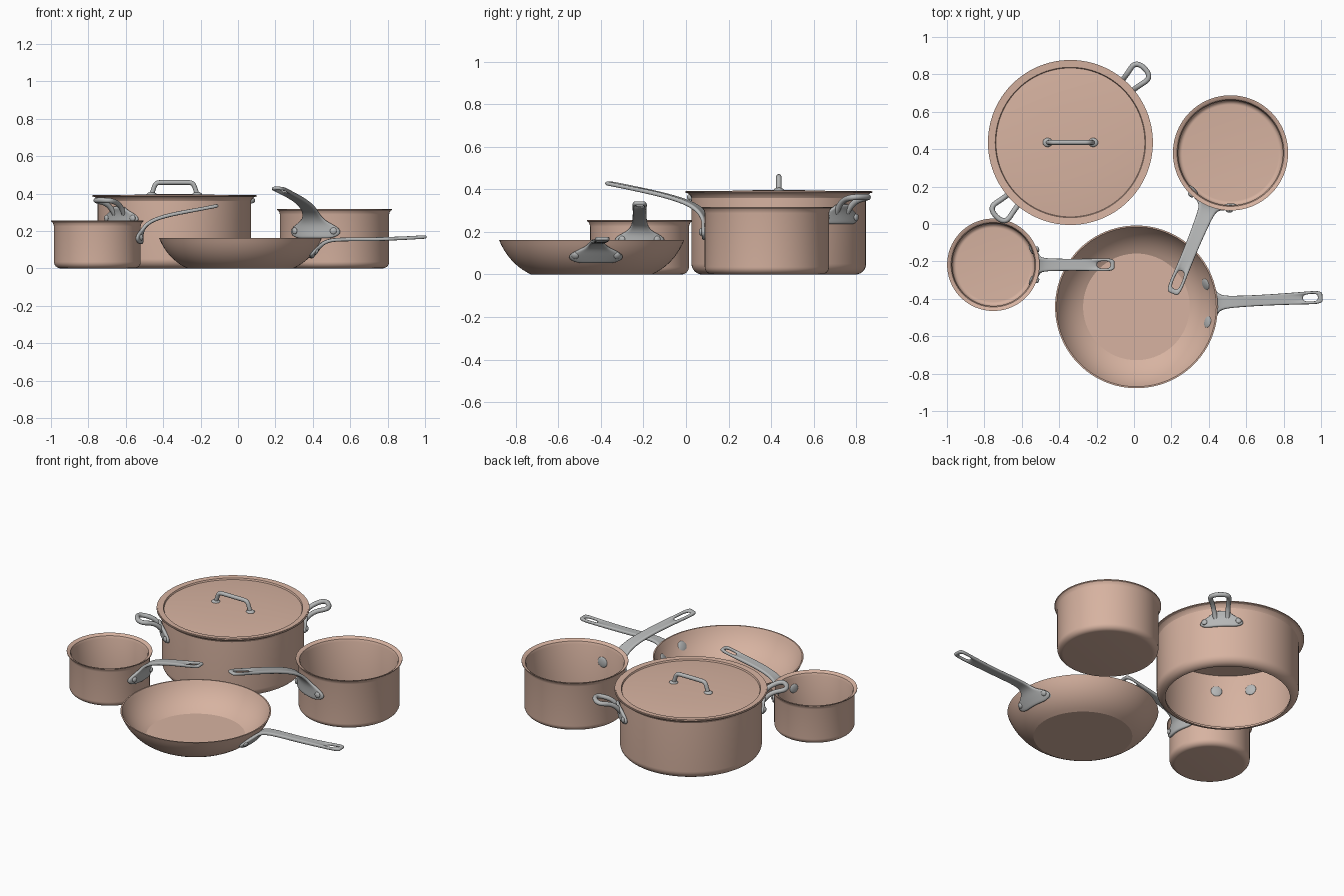
import bpy, bmesh
from math import sin, cos, pi, sqrt, radians
from mathutils import Vector

cube = bpy.data.objects.get("Cube")
if cube:
    bpy.data.objects.remove(cube, do_unlink=True)


def material(name, colour):
    m = bpy.data.materials.new(name)
    m.use_nodes = True
    m.diffuse_color = colour
    bsdf = next(n for n in m.node_tree.nodes if n.type == 'BSDF_PRINCIPLED')
    bsdf.inputs["Base Color"].default_value = colour
    return m


COPPER = material("copper", (0.68, 0.45, 0.355, 1))
STEEL = material("steel", (0.46, 0.47, 0.47, 1))


def finish(obj, mat, angle=23):
    obj.data.materials.clear()
    obj.data.materials.append(mat)
    bpy.ops.object.select_all(action='DESELECT')
    obj.select_set(True)
    bpy.context.view_layer.objects.active = obj
    bpy.ops.object.shade_smooth_by_angle(angle=radians(angle))
    return obj


def add_mesh(name, bm, mat, centre, turn=0, angle=23):
    bmesh.ops.recalc_face_normals(bm, faces=bm.faces)
    mesh = bpy.data.meshes.new(name)
    bm.to_mesh(mesh)
    bm.free()
    obj = bpy.data.objects.new(name, mesh)
    bpy.context.collection.objects.link(obj)
    obj.location = (centre[0], centre[1], 0)
    obj.rotation_euler.z = radians(turn)
    return finish(obj, mat, angle)


def lathe(name, profile, centre, closed=False):
    """Turn a (radius, height) profile around the vertical axis."""
    bm = bmesh.new()
    vs = [bm.verts.new((r, 0, z)) for r, z in profile]
    edges = [bm.edges.new(p) for p in zip(vs, vs[1:])]
    if closed:
        edges.append(bm.edges.new((vs[-1], vs[0])))
    bmesh.ops.spin(bm, geom=vs + edges, cent=(0, 0, 0), axis=(0, 0, 1),
                   angle=2 * pi, steps=96)
    bmesh.ops.remove_doubles(bm, verts=bm.verts, dist=1e-5)
    return add_mesh(name, bm, COPPER, centre)


def arc(cx, cz, r, n=8):
    """Bottom corner arc, from straight down to straight out."""
    return [(cx + r * sin(a), cz - r * cos(a))
            for a in (pi / 2 * i / n for i in range(n + 1))]


def pot(name, centre, r, h, lip, fillet, wall=0.012, bottom=True):
    outer = arc(r - fillet, fillet, fillet)
    inner = arc(r - fillet, fillet, fillet - wall)[::-1]
    g = lip - r
    rim = [(r, h - 0.03), (r + g * 0.2, h - 0.018), (r + g * 0.55, h - 0.009),
           (lip, h - 0.005), (lip, h), (r + g * 0.4, h - 0.002),
           (r - wall * 0.5, h - 0.01), (r - wall, h - 0.025)]
    prof = outer + rim + inner
    if bottom:
        prof = [(0, 0)] + prof + [(0, wall)]
    return lathe(name, prof, centre, closed=not bottom)


def strap(name, centre, turn, rows, hole=True, thick=0.02):
    """Forged strap from (distance, height, half width) rows, hugging the wall."""
    bm = bmesh.new()
    grid = []
    for d, z, w in rows:
        ts = [u * w for u in (-1, -0.58, 0, 0.58, 1)]
        grid.append([bm.verts.new((sqrt(d * d - t * t), t, z)) for t in ts])
    for i, (a, b) in enumerate(zip(grid, grid[1:])):
        for j in range(4):
            if hole and i == len(rows) - 3 and j in (1, 2):
                continue
            bm.faces.new((a[j], a[j + 1], b[j + 1], b[j]))
    obj = add_mesh(name, bm, STEEL, centre, turn, 180)
    solid = obj.modifiers.new("thickness", 'SOLIDIFY')
    solid.thickness, solid.offset = thick, 0
    sub = obj.modifiers.new("rounding", 'SUBSURF')
    sub.levels = sub.render_levels = 2
    return obj


def rivets(name, centre, turn, radius, z, spread, size, tilt=0):
    """A pair of flat domed rivets either side of a handle."""
    for side, s in (("left", 1), ("right", -1)):
        a = radians(turn) + s * spread / radius
        bpy.ops.mesh.primitive_uv_sphere_add(
            segments=20, ring_count=10, radius=1,
            location=(centre[0] + radius * cos(a), centre[1] + radius * sin(a), z),
            rotation=(0, tilt, a))
        obj = bpy.context.object
        obj.name = f"{name}_{side}"
        obj.scale = (0.009, size, size)
        finish(obj, STEEL, 60)


def tube(name, centre, turn, points, radius):
    """Round bar along a smooth path."""
    cu = bpy.data.curves.new(name, 'CURVE')
    cu.dimensions = '3D'
    cu.bevel_depth, cu.bevel_resolution, cu.use_fill_caps = radius, 4, True
    sp = cu.splines.new('NURBS')
    sp.points.add(len(points) - 1)
    for p, co in zip(sp.points, points):
        p.co = (*co, 1)
    sp.order_u, sp.use_endpoint_u, sp.resolution_u = 3, True, 8
    obj = bpy.data.objects.new(name, cu)
    bpy.context.collection.objects.link(obj)
    obj.location = (centre[0], centre[1], 0)
    obj.rotation_euler.z = radians(turn)
    bpy.ops.object.select_all(action='DESELECT')
    obj.select_set(True)
    bpy.context.view_layer.objects.active = obj
    bpy.ops.object.convert(target='MESH')
    finish(bpy.context.object, STEEL, 50)


# Small saucepan
small = (-0.752, -0.218)
pot("small_saucepan", small, 0.232, 0.255, 0.247, 0.035)
strap("small_saucepan_handle", small, 0, [
    (0.238, 0.13, 0.08), (0.24, 0.15, 0.125), (0.24, 0.18, 0.115),
    (0.243, 0.205, 0.05), (0.265, 0.24, 0.036), (0.33, 0.272, 0.033),
    (0.44, 0.297, 0.032), (0.56, 0.318, 0.034), (0.625, 0.331, 0.036),
    (0.648, 0.336, 0.024)])
rivets("small_saucepan_inner_rivet", small, 0, 0.219, 0.165, 0.085, 0.028)
rivets("small_saucepan_outer_rivet", small, 0, 0.25, 0.165, 0.085, 0.016)

# Medium saucepan
medium = (0.516, 0.38)
pot("medium_saucepan", medium, 0.292, 0.318, 0.308, 0.035)
strap("medium_saucepan_handle", medium, 247.6, [
    (0.298, 0.16, 0.1), (0.3, 0.183, 0.152), (0.3, 0.22, 0.14),
    (0.304, 0.255, 0.062), (0.335, 0.3, 0.046), (0.4, 0.338, 0.042),
    (0.52, 0.373, 0.036), (0.69, 0.407, 0.037), (0.785, 0.425, 0.041),
    (0.815, 0.429, 0.027)])
rivets("medium_saucepan_inner_rivet", medium, 247.6, 0.279, 0.2, 0.11, 0.033)
rivets("medium_saucepan_outer_rivet", medium, 247.6, 0.31, 0.2, 0.115, 0.018)

# Skillet with sloping sides
skillet = (0.013, -0.443)


def bezier(a, b, c, n=10):
    a, b, c = Vector(a), Vector(b), Vector(c)
    return [tuple(a * (1 - t) ** 2 + b * 2 * t * (1 - t) + c * t * t)
            for t in (i / n for i in range(n + 1))]


lathe("skillet", [(0, 0)] + bezier((0.285, 0), (0.39, 0.05), (0.435, 0.162))
      + bezier((0.285, 0.012), (0.382, 0.06), (0.427, 0.162))[::-1]
      + [(0, 0.012)], skillet)
strap("skillet_handle", skillet, 3, [
    (0.378, 0.055, 0.08), (0.393, 0.072, 0.135), (0.415, 0.1, 0.125),
    (0.432, 0.125, 0.055), (0.462, 0.147, 0.036), (0.53, 0.156, 0.031),
    (0.7, 0.154, 0.029), (0.9, 0.162, 0.034), (0.97, 0.167, 0.037),
    (0.997, 0.168, 0.026)])
rivets("skillet_inner_rivet", skillet, 3, 0.389, 0.094, 0.102, 0.033, 0.55)
rivets("skillet_outer_rivet", skillet, 3, 0.414, 0.088, 0.1, 0.017, 0.55)

# Stock pot, open underneath, with two loop handles
stock = (-0.34, 0.436)
pot("stock_pot", stock, 0.41, 0.39, 0.441, 0.05, bottom=False)
for label, turn in (("back", 45), ("front", 225)):
    strap(f"stock_pot_{label}_bracket", stock, turn, [
        (0.416, 0.235, 0.09), (0.417, 0.255, 0.135), (0.417, 0.285, 0.12),
        (0.421, 0.31, 0.06), (0.43, 0.33, 0.045)], hole=False)
    half = [(0.415, 0.035, 0.29), (0.44, 0.04, 0.325), (0.48, 0.046, 0.35),
            (0.535, 0.058, 0.362), (0.56, 0.03, 0.364)]
    tube(f"stock_pot_{label}_loop", stock, turn,
         half + [(x, -y, z) for x, y, z in half[::-1]], 0.014)
    name = f"stock_pot_{label}"
    rivets(name + "_inner_rivet", stock, turn, 0.397, 0.268, 0.1, 0.033)
    rivets(name + "_outer_rivet", stock, turn, 0.427, 0.268, 0.1, 0.017)

# Lid with a shallow dome and a bar handle
lathe("lid", [(0, 0.398), (0.2, 0.394), (0.33, 0.388), (0.398, 0.382),
              (0.402, 0.391), (0.435, 0.393), (0.435, 0.389), (0.405, 0.385),
              (0.4, 0.374), (0.33, 0.38), (0.2, 0.386), (0, 0.39)], stock)
half = [(-0.122, 0, 0.392), (-0.115, 0, 0.415), (-0.1, 0, 0.458), (-0.06, 0, 0.459)]
tube("lid_handle", stock, 0, half + [(-x, y, z) for x, y, z in half[::-1]], 0.0125)
for side, s in (("left", 1), ("right", -1)):
    bpy.ops.mesh.primitive_uv_sphere_add(
        segments=20, ring_count=10, radius=1,
        location=(stock[0] + s * 0.122, stock[1], 0.396))
    bpy.context.object.name = f"lid_handle_foot_{side}"
    bpy.context.object.scale = (0.026, 0.024, 0.012)
    finish(bpy.context.object, STEEL, 60)
